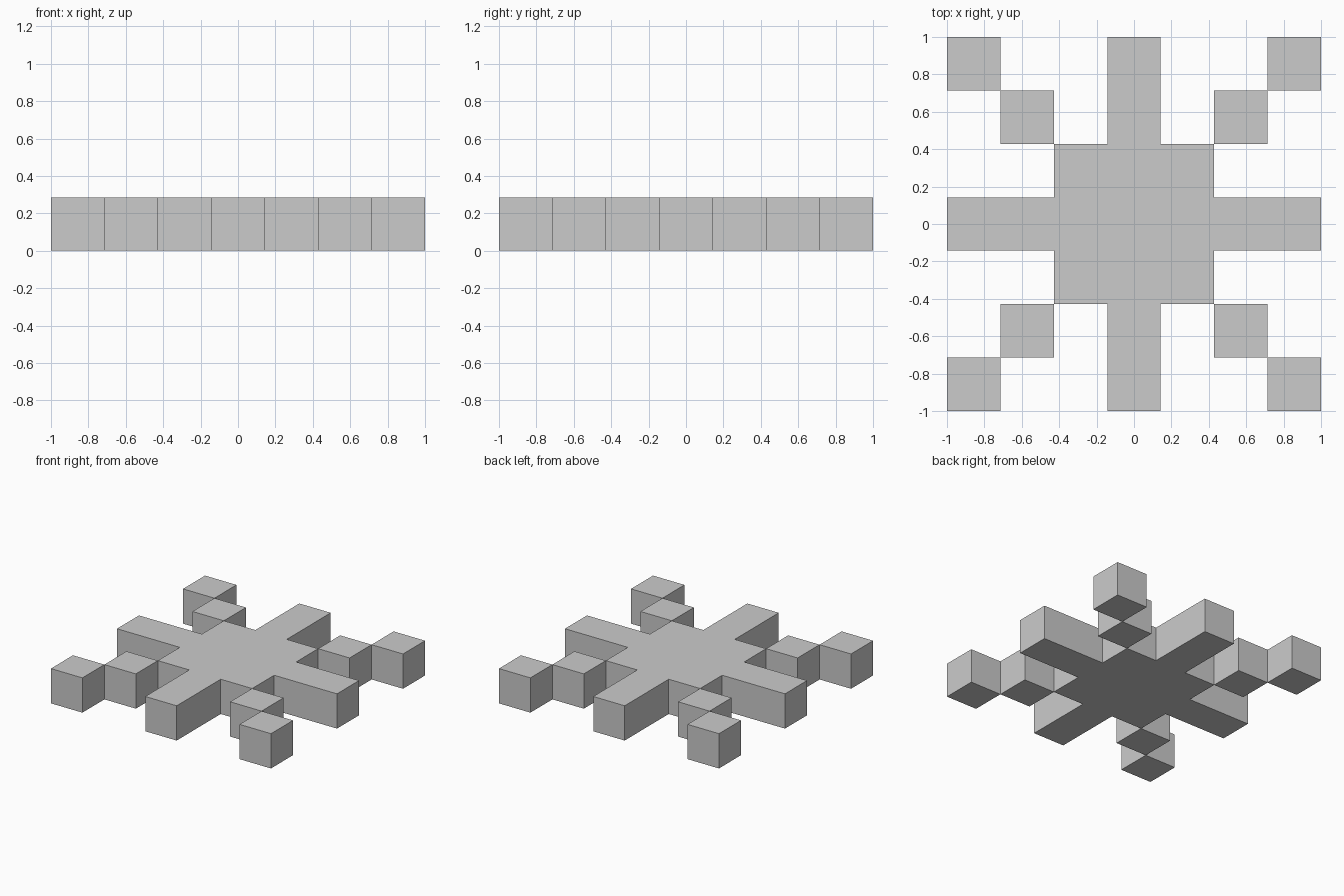
import bpy, bmesh
from mathutils import Vector

if "Cube" in bpy.data.objects:
    bpy.data.objects.remove(bpy.data.objects["Cube"])

U = 2 / 7  # one grid cell; the model is 7 x 7 x 1 cells


def make_object(name, bm):
    bmesh.ops.recalc_face_normals(bm, faces=bm.faces[:])
    mesh = bpy.data.meshes.new(name)
    bm.to_mesh(mesh)
    bm.free()
    obj = bpy.data.objects.new(name, mesh)
    bpy.context.collection.objects.link(obj)
    return obj


# Central hub with four straight arms: a quarter outline turned four times
quarter = [(3.5, -0.5), (3.5, 0.5), (1.5, 0.5), (1.5, 1.5), (0.5, 1.5)]
outline = []
for _ in range(4):
    outline += quarter
    quarter = [(-y, x) for x, y in quarter]

bm = bmesh.new()
base = bm.faces.new([bm.verts.new((x * U, y * U, 0)) for x, y in outline])
top = bmesh.ops.extrude_face_region(bm, geom=[base], use_keep_orig=True)["geom"]
bmesh.ops.translate(bm, vec=Vector((0, 0, U)),
                    verts=[v for v in top if isinstance(v, bmesh.types.BMVert)])
make_object("hub_with_arms", bm)

# Two cubes stepping out along each diagonal
for side_y, label_y in ((-1, "front"), (1, "back")):
    for side_x, label_x in ((-1, "left"), (1, "right")):
        for step, label in ((2, "inner"), (3, "outer")):
            bm = bmesh.new()
            bmesh.ops.create_cube(bm, size=U)
            cube = make_object(f"{label}_cube_{label_y}_{label_x}", bm)
            cube.location = (side_x * step * U, side_y * step * U, U / 2)
